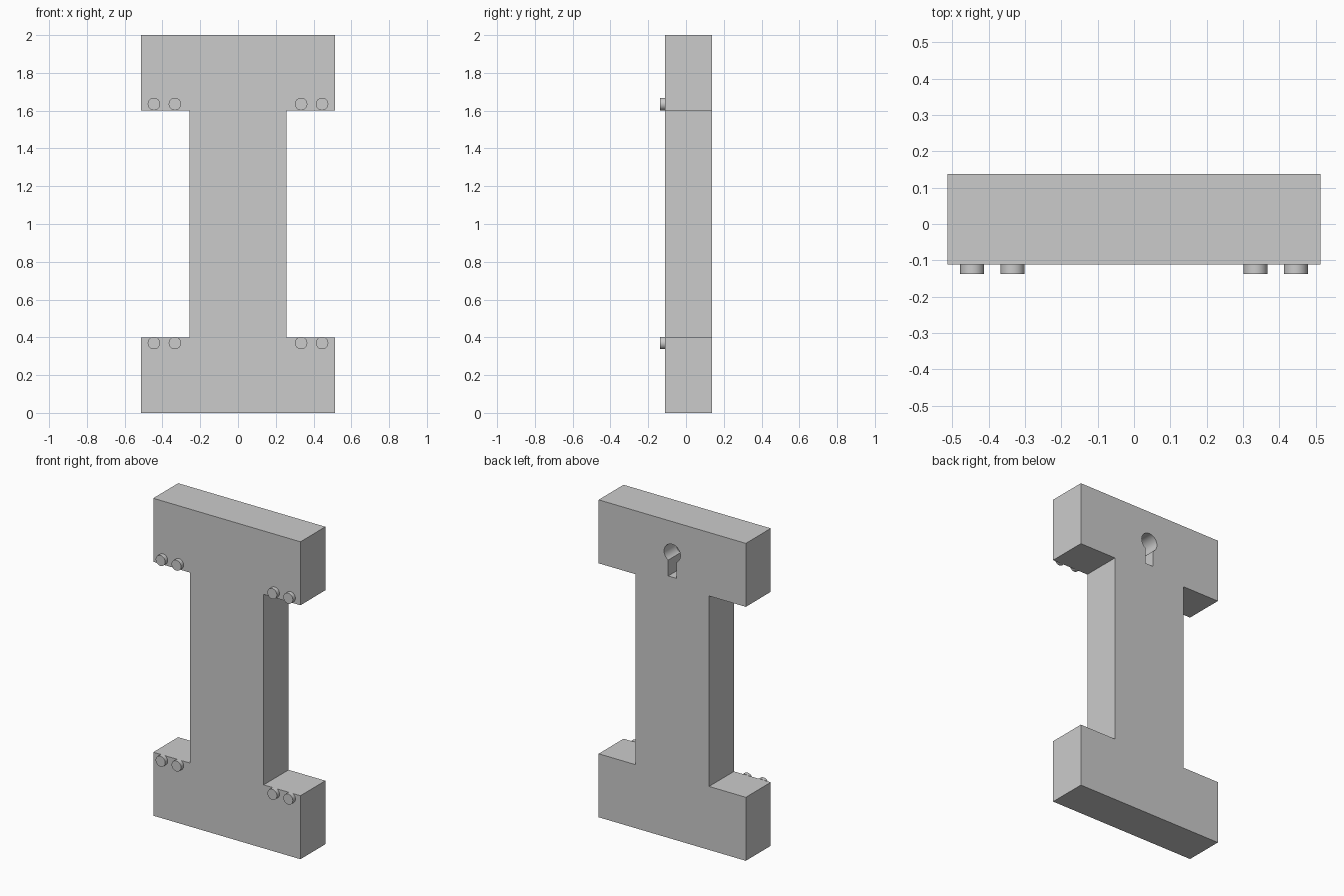
import bpy, bmesh, math
from mathutils import Matrix

if "Cube" in bpy.data.objects:
    bpy.data.objects.remove(bpy.data.objects["Cube"])

BACK, BODY_FRONT, PEG_FRONT = 0.137, -0.111, -0.137


def extrude_profile(name, points, y0, y1):
    """Solid from an x-z outline, extruded along y from y0 to y1."""
    bm = bmesh.new()
    face = bm.faces.new([bm.verts.new((x, y0, z)) for x, z in points])
    new = bmesh.ops.extrude_face_region(bm, geom=[face])["geom"]
    verts = [v for v in new if isinstance(v, bmesh.types.BMVert)]
    bmesh.ops.translate(bm, verts=verts, vec=(0, y1 - y0, 0))
    bmesh.ops.recalc_face_normals(bm, faces=bm.faces)
    mesh = bpy.data.meshes.new(name)
    bm.to_mesh(mesh)
    bm.free()
    obj = bpy.data.objects.new(name, mesh)
    bpy.context.collection.objects.link(obj)
    return obj


def smooth(obj):
    bpy.ops.object.select_all(action='DESELECT')
    obj.select_set(True)
    bpy.context.view_layer.objects.active = obj
    bpy.ops.object.shade_smooth_by_angle(angle=math.radians(30))


# I-shaped body: right half outline, mirrored
half = [(0.513, 0), (0.513, 0.4), (0.257, 0.4),
        (0.257, 1.6), (0.513, 1.6), (0.513, 2)]
outline = half + [(-x, z) for x, z in reversed(half)]
body = extrude_profile("body", outline, BODY_FRONT, BACK)

# Keyhole pocket in the back: round head with a straight slot below
r, hw, zc, zb = 0.057, 0.028, 1.80, 1.65
start = -math.pi / 2 + math.asin(hw / r)
sweep = 2 * (math.pi / 2 - start) 
steps = 40
keyhole = [(-hw, zb), (hw, zb)]
for i in range(steps + 1):
    a = start + sweep * i / steps
    keyhole.append((r * math.cos(a), zc + r * math.sin(a)))
cutter = extrude_profile("keyhole_cutter", keyhole, BACK - 0.12, BACK + 0.05)
cutter.hide_render = True

mod = body.modifiers.new("keyhole", 'BOOLEAN')
mod.operation = 'DIFFERENCE'
mod.solver = 'EXACT'
mod.object = cutter
bpy.context.view_layer.objects.active = body
bpy.ops.object.modifier_apply(modifier=mod.name)
bpy.data.objects.remove(cutter)
smooth(body)

# Round pegs on the front, in pairs beside the inner flange edges
bm = bmesh.new()
depth = BODY_FRONT - PEG_FRONT
for z in (0.37, 1.635):
    for x in (-0.445, -0.334, 0.334, 0.445):
        place = (Matrix.Translation((x, PEG_FRONT + depth / 2, z))
                 @ Matrix.Rotation(math.pi / 2, 4, 'X'))
        bmesh.ops.create_cone(bm, cap_ends=True, segments=32, radius1=0.033,
                              radius2=0.033, depth=depth, matrix=place)
mesh = bpy.data.meshes.new("front_pegs")
bm.to_mesh(mesh)
bm.free()
pegs = bpy.data.objects.new("front_pegs", mesh)
bpy.context.collection.objects.link(pegs)
smooth(pegs)
